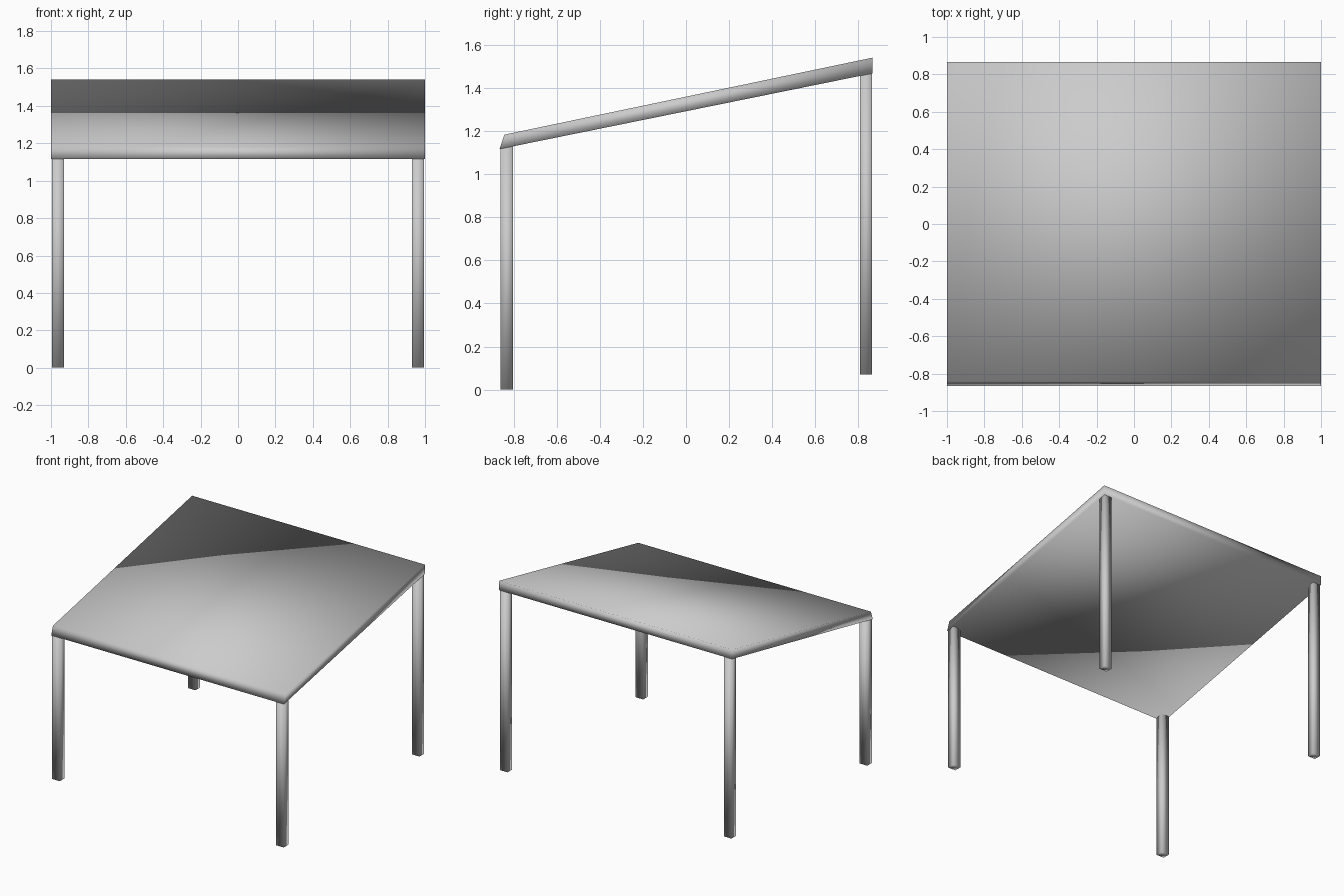
import bpy, bmesh

if "Cube" in bpy.data.objects:
    bpy.data.objects.remove(bpy.data.objects["Cube"])


def extrude_profile(name, profile, x0, x1):
    """Extrude a closed (y, z) profile along x, smooth shaded."""
    bm = bmesh.new()
    face = bm.faces.new([bm.verts.new((x0, y, z)) for y, z in profile])
    ret = bmesh.ops.extrude_face_region(bm, geom=[face])
    moved = [v for v in ret["geom"] if isinstance(v, bmesh.types.BMVert)]
    bmesh.ops.translate(bm, verts=moved, vec=(x1 - x0, 0, 0))
    bmesh.ops.recalc_face_normals(bm, faces=bm.faces)
    for f in bm.faces:
        f.smooth = True
    mesh = bpy.data.meshes.new(name)
    bm.to_mesh(mesh)
    bm.free()
    obj = bpy.data.objects.new(name, mesh)
    bpy.context.collection.objects.link(obj)
    return obj


# sloping top with an angled front edge
FRONT, BACK = (-0.865, 1.116), (0.865, 1.467)
extrude_profile("sloped_top", [FRONT, BACK, (0.865, 1.54), (-0.842, 1.183)], -1, 1)


def underside(y):
    t = (y - FRONT[0]) / (BACK[0] - FRONT[0])
    return FRONT[1] + t * (BACK[1] - FRONT[1])


# legs cut to the slope of the top, back pair ending a little higher
for name, y0, y1, foot in (("front_leg", -0.86, -0.803, 0.0),
                           ("back_leg", 0.806, 0.863, 0.07)):
    profile = [(y0, foot), (y1, foot), (y1, underside(y1)), (y0, underside(y0))]
    for side, x0 in (("left", -0.995), ("right", 0.93)):
        extrude_profile(f"{name}_{side}", profile, x0, x0 + 0.065)
